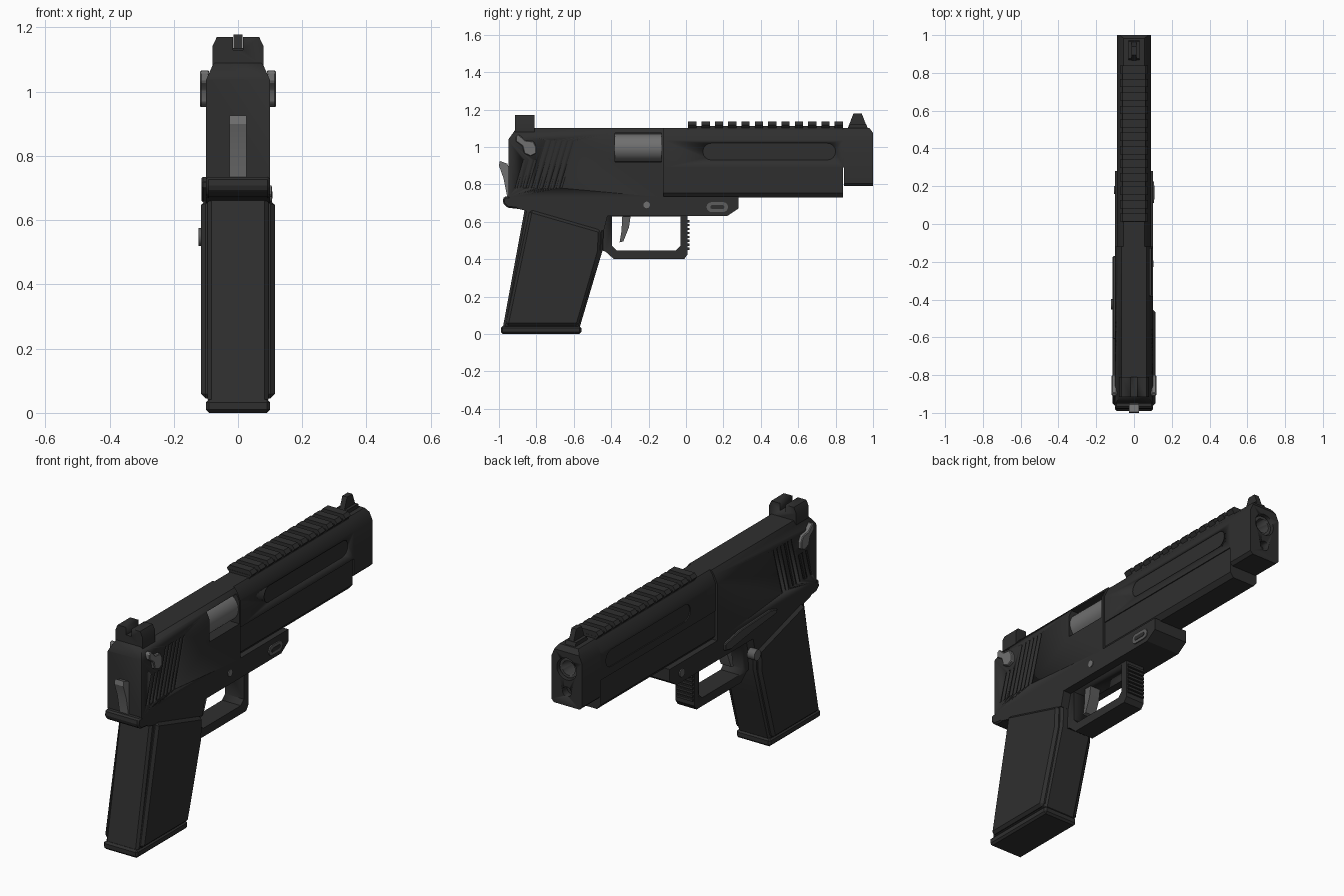
import bpy, bmesh, math
from mathutils import Vector, Matrix

if "Cube" in bpy.data.objects:
    bpy.data.objects.remove(bpy.data.objects["Cube"])


def material(name, v):
    m = bpy.data.materials.new(name)
    m.diffuse_color = (v, v, v, 1)
    m.use_nodes = True
    m.node_tree.nodes["Principled BSDF"].inputs["Base Color"].default_value = m.diffuse_color
    return m


BLACK = material("matte black", 0.028)
DARK = material("dark grey", 0.05)
STEEL = material("steel grey", 0.16)
GREY = material("mid grey", 0.11)


def finish(name, bm, mat, bevel=0):
    bmesh.ops.recalc_face_normals(bm, faces=bm.faces)
    if bevel:
        edges = [e for e in bm.edges if len(e.link_faces) == 2 and e.calc_face_angle() > 0.5]
        bmesh.ops.bevel(bm, geom=edges, offset=bevel, segments=1, affect='EDGES', clamp_overlap=True)
    me = bpy.data.meshes.new(name)
    bm.to_mesh(me)
    bm.free()
    me.shade_smooth()
    me.set_sharp_from_angle(angle=0.45)
    ob = bpy.data.objects.new(name, me)
    bpy.context.collection.objects.link(ob)
    me.materials.append(mat)
    return ob


def add_prism(bm, pts, axis, lo, hi):
    """Extrude a profile: axis x takes (y, z) points, axis y takes (x, z) points."""
    place = (lambda a, b, t: (t, a, b)) if axis == 'x' else (lambda a, b, t: (a, t, b))
    ends = [[bm.verts.new(place(a, b, t)) for a, b in pts] for t in (lo, hi)]
    bm.faces.new(ends[0])
    bm.faces.new(ends[1][::-1])
    for i in range(len(pts)):
        j = (i + 1) % len(pts)
        bm.faces.new((ends[0][i], ends[0][j], ends[1][j], ends[1][i]))


def prism(name, pts, axis, lo, hi, mat=BLACK, bevel=0):
    bm = bmesh.new()
    add_prism(bm, pts, axis, lo, hi)
    return finish(name, bm, mat, bevel)


def rect(a0, a1, b0, b1):
    return [(a0, b0), (a1, b0), (a1, b1), (a0, b1)]


def capsule(y0, y1, z0, z1, n=8):
    """Rounded slot outline."""
    r, zc = (z1 - z0) / 2, (z0 + z1) / 2
    out = []
    for c, start in ((y1 - r, -math.pi / 2), (y0 + r, math.pi / 2)):
        for i in range(n + 1):
            a = start + math.pi * i / n
            out.append((c + r * math.cos(a), zc + r * math.sin(a)))
    return out


def cylinder(name, p0, p1, r, mat=BLACK, n=24):
    p0, p1 = Vector(p0), Vector(p1)
    d = p1 - p0
    bm = bmesh.new()
    m = Matrix.Translation((p0 + p1) / 2) @ d.to_track_quat('Z', 'Y').to_matrix().to_4x4()
    bmesh.ops.create_cone(bm, cap_ends=True, segments=n, radius1=r, radius2=r, depth=d.length, matrix=m)
    return finish(name, bm, mat)


def cut(ob, cutter):
    mod = ob.modifiers.new("cut", 'BOOLEAN')
    mod.operation, mod.solver, mod.object = 'DIFFERENCE', 'EXACT', cutter
    bpy.context.view_layer.objects.active = ob
    bpy.ops.object.modifier_apply(modifier=mod.name)
    bpy.data.objects.remove(cutter)


def section(w, z0, c=0.0):
    """Slide cross-section with chamfered top, and optional chamfered bottom."""
    half = [(w - c, z0), (w, z0 + c)] if c else [(w, z0)]
    half += [(w, 1.035), (w - 0.02, 1.08), (w - 0.035, 1.10)]
    return half + [(-x, z) for x, z in reversed(half)]


# Slide rear with ejection port and slanted serrations
slide_rear = prism("slide_rear", section(0.10, 0.73), 'y', -0.95, -0.12)
cut(slide_rear, prism("back_cutter", [(-1.0, 1.0), (-0.95, 1.04), (-0.90, 1.11), (-0.9, 1.2), (-1.0, 1.2)], 'x', -0.3, 0.3))
cut(slide_rear, prism("port_cutter", rect(-0.38, -0.13, 0.92, 1.075), 'x', 0.02, 0.2))
bm = bmesh.new()
for s in (-1, 1):
    for i in range(9):
        y = -0.915 + i * 0.03
        top = 1.035 if i > 2 else 0.93
        dy = 0.075 * (top - 0.78) / 0.255
        lo, hi = sorted((s * 0.092, s * 0.13))
        add_prism(bm, [(y, 0.78), (y + 0.012, 0.78), (y + dy + 0.012, top), (y + dy, top)], 'x', lo, hi)
cut(slide_rear, finish("serration_cutter", bm, BLACK))
cylinder("chamber", (0.02, -0.379, 0.995), (0.02, -0.131, 0.995), 0.074, STEEL, 32)

# Slide front with long side recesses
slide_front = prism("slide_front", section(0.09, 0.89), 'y', -0.12, 0.845)
for s in (-1, 1):
    lo, hi = sorted((s * 0.084, s * 0.13))
    cut(slide_front, prism("recess_cutter", capsule(0.09, 0.80, 0.93, 1.02), 'x', lo, hi))

# Muzzle block with bore and guide rod hole
muzzle = prism("muzzle_block", section(0.09, 0.79, 0.015), 'y', 0.845, 1.0)
cut(muzzle, prism("nose_cutter", [(0.975, 1.11), (1.01, 1.06), (1.1, 1.06), (1.1, 1.2), (0.975, 1.2)], 'x', -0.3, 0.3))
cut(muzzle, cylinder("bore_cutter", (0, 0.90, 0.985), (0, 1.1, 0.985), 0.058))
cut(muzzle, cylinder("rod_cutter", (0, 0.96, 0.865), (0, 1.1, 0.865), 0.026))
barrel = cylinder("barrel", (0, 0.86, 0.985), (0, 0.985, 0.985), 0.052, DARK)
cut(barrel, cylinder("barrel_cutter", (0, 0.89, 0.985), (0, 1.1, 0.985), 0.038))

# Dust cover under the slide
prism("dust_cover", [(-0.065, 0.73), (0.065, 0.73), (0.085, 0.755), (0.085, 0.89), (-0.085, 0.89), (-0.085, 0.755)],
      'y', -0.12, 0.84)

# Top rail with cross teeth
prism("top_rail", rect(-0.06, 0.06, 1.09, 1.113), 'y', 0.01, 0.84)
bm = bmesh.new()
for i in range(12):
    y = 0.012 + i * 0.0712
    add_prism(bm, [(-0.06, 1.10), (0.06, 1.10), (0.075, 1.118), (0.06, 1.136), (-0.06, 1.136), (-0.075, 1.118)],
              'y', y, y + 0.044)
finish("rail_teeth", bm, BLACK)

# Sights
rear_sight = prism("rear_sight", [(-0.08, 1.075), (0.08, 1.075), (0.08, 1.14), (0.066, 1.17), (-0.066, 1.17), (-0.08, 1.14)],
                   'y', -0.915, -0.81)
cut(rear_sight, prism("notch_cutter", rect(-0.016, 0.016, 1.13, 1.3), 'y', -1, -0.7))
prism("front_sight_base", [(0.865, 1.09), (0.975, 1.09), (0.965, 1.12), (0.875, 1.12)], 'x', -0.03, 0.03)
prism("front_sight", [(0.865, 1.10), (0.97, 1.10), (0.94, 1.178), (0.895, 1.178)], 'x', -0.014, 0.014)

# Frame and beavertail
prism("frame", [(-0.90, 0.67), (-0.44, 0.55), (-0.42, 0.63), (0.22, 0.63), (0.28, 0.67), (0.28, 0.735), (-0.95, 0.735)],
      'x', -0.10, 0.10)
prism("beavertail", [(-0.98, 0.70), (-0.955, 0.675), (-0.86, 0.665), (-0.80, 0.70), (-0.80, 0.735), (-0.975, 0.735)],
      'x', -0.10, 0.10, bevel=0.008)

# Trigger guard with ribbed front
guard = prism("trigger_guard", [(-0.46, 0.64), (-0.46, 0.45), (-0.43, 0.44), (-0.385, 0.40), (-0.01, 0.40),
                                (0.008, 0.425), (0.008, 0.64)], 'x', -0.055, 0.055)
cut(guard, prism("guard_cutter", [(-0.395, 0.629), (-0.395, 0.47), (-0.37, 0.445), (-0.055, 0.445),
                                  (-0.03, 0.47), (-0.03, 0.629)], 'x', -0.3, 0.3))
bm = bmesh.new()
for i in range(8):
    z = 0.45 + i * 0.021
    add_prism(bm, rect(0.0, 0.018, z, z + 0.012), 'x', -0.05, 0.05)
finish("guard_ribs", bm, BLACK)

# Grip, side panels and base plate
prism("grip_core", [(-0.86, 0.68), (-0.44, 0.57), (-0.445, 0.45), (-0.49, 0.30), (-0.57, 0.03), (-0.98, 0.03)],
      'x', -0.095, 0.095, bevel=0.012)
for s, side in ((-1, "left"), (1, "right")):
    lo, hi = sorted((s * 0.07, s * 0.115))
    prism("grip_panel_" + side, [(-0.835, 0.665), (-0.455, 0.555), (-0.46, 0.44), (-0.50, 0.30), (-0.575, 0.045),
                                 (-0.965, 0.045)], 'x', lo, hi, bevel=0.014)
prism("base_plate", rect(-0.99, -0.56, 0.0, 0.042), 'x', -0.10, 0.10, bevel=0.01)

# Hammer and trigger
prism("hammer", [(-0.94, 0.73), (-0.955, 0.73), (-0.975, 0.83), (-1.0, 0.90), (-0.995, 0.925), (-0.955, 0.91), (-0.94, 0.87)],
      'x', -0.026, 0.026, STEEL)
prism("trigger", [(-0.34, 0.64), (-0.295, 0.64), (-0.305, 0.57), (-0.335, 0.495), (-0.355, 0.49), (-0.345, 0.55)],
      'x', -0.03, 0.03, GREY)

# Safety levers on both sides
for s, side in ((-1, "left"), (1, "right")):
    lo, hi = sorted((s * 0.09, s * 0.118))
    prism("safety_lever_" + side, [(-0.91, 1.06), (-0.895, 1.068), (-0.86, 1.035), (-0.815, 1.03), (-0.80, 1.00),
                                   (-0.80, 0.965), (-0.83, 0.95), (-0.865, 0.965), (-0.875, 1.005), (-0.91, 1.03)],
          'x', lo, hi, STEEL, bevel=0.004)

# Slide stop and magazine button on the left
prism("slide_stop", [(-0.17, 0.665), (-0.17, 0.70), (-0.30, 0.725), (-0.55, 0.735), (-0.61, 0.72), (-0.60, 0.70), (-0.40, 0.68),
                     (-0.22, 0.655)], 'x', -0.113, -0.09, DARK, bevel=0.004)
cylinder("magazine_button", (-0.123, -0.425, 0.548), (-0.08, -0.425, 0.548), 0.028, GREY)

# Frame pins and takedown plate
cylinder("trigger_pin", (0.08, -0.21, 0.69), (0.104, -0.21, 0.69), 0.018, STEEL, 12)
prism("takedown_plate", capsule(0.11, 0.225, 0.652, 0.705), 'x', 0.08, 0.106, GREY)
prism("takedown_slot", capsule(0.13, 0.205, 0.668, 0.689), 'x', 0.10, 0.108, BLACK)
cylinder("takedown_pin", (-0.106, 0.18, 0.68), (-0.08, 0.18, 0.68), 0.022, GREY, 16)
